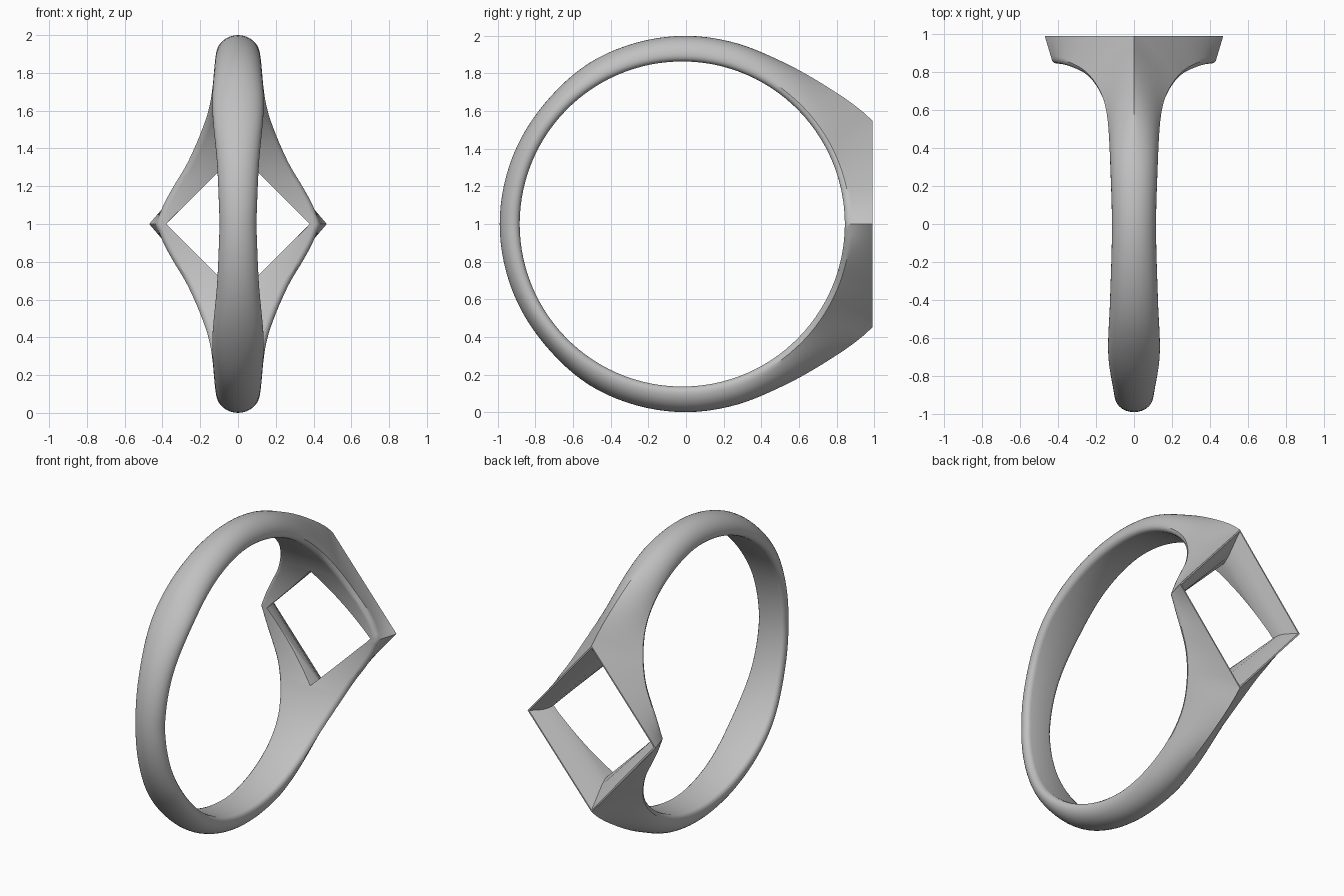
import bpy, bmesh, math

cube = bpy.data.objects.get("Cube")
if cube:
    bpy.data.objects.remove(cube, do_unlink=True)

CY, CZ, BORE = -0.02, 1.0, 0.864          # finger hole centre and radius
FACE, RIM_X, RIM_Z = 1.01, 0.47, 0.55     # diamond face distance and half sizes
HEAD = math.degrees(math.atan(RIM_Z / FACE))

# Half width and outer radius against the angle away from the head
WIDTH = [(0, .435), (6.4, .395), (13, .34), (19.6, .28), (26.5, .232), (34, .19),
         (42, .157), (52, .137), (70, .124), (90, .116), (115, .126), (137, .136),
         (160, .11), (180, .097)]
OUTER = [(HEAD, 1.15), (44, 1.058), (59, 1.012), (74, 1.003), (89, 1.0),
         (104, .994), (120, .988), (137, .973), (160, .97), (180, .97)]


def curve(table, a):
    """Smooth interpolation through a table of (angle, value)."""
    n = len(table)
    slope = lambda i: ((table[min(i + 1, n - 1)][1] - table[max(i - 1, 0)][1]) /
                       (table[min(i + 1, n - 1)][0] - table[max(i - 1, 0)][0]))
    i = max(k for k in range(n - 1) if table[k][0] <= a + 1e-6)
    (x0, v0), (x1, v1) = table[i], table[i + 1]
    h = x1 - x0
    t = min(max((a - x0) / h, 0), 1)
    return (v0 * (1 + 2 * t) * (1 - t) ** 2 + v1 * t * t * (3 - 2 * t)
            + h * slope(i) * t * (1 - t) ** 2 - h * slope(i + 1) * t * t * (1 - t))


def section(deg, steps=10):
    """Half section as (x, radius): bore edge, rounded corner, side, crown."""
    a = abs(deg)
    w = curve(WIDTH, a)
    if a < HEAD - 1e-4:
        tan = math.tan(math.radians(a))
        rim, top, s = RIM_X * (1 - FACE * tan / RIM_Z), FACE / math.cos(math.radians(a)), 0
    else:
        rim, top = 0, curve(OUTER, a)
        s = min((a - HEAD) / (75 - HEAD), 1)
        s = s * s * (3 - 2 * s)
    pts = [(w - .03, BORE), (w - .015, BORE + .004), (w - .004, BORE + .015)]
    base = BORE + .03
    for k in range(steps + 1):
        u = k / steps
        across = (1 - s) * (1 - u) + s * math.cos(u * math.pi / 2)
        up = (1 - s) * u + s * math.sin(u * math.pi / 2)
        pts.append((rim + (w - rim) * across, base + (top - base) * up))
    return pts


def make_object(name, bm):
    bmesh.ops.remove_doubles(bm, verts=bm.verts, dist=1e-5)
    bmesh.ops.recalc_face_normals(bm, faces=bm.faces)
    mesh = bpy.data.meshes.new(name)
    bm.to_mesh(mesh)
    bm.free()
    ob = bpy.data.objects.new(name, mesh)
    bpy.context.collection.objects.link(ob)
    return ob


def bridge(bm, a, b):
    for i in range(len(a)):
        j = (i + 1) % len(a)
        bm.faces.new((a[i], a[j], b[j], b[i]))


# Band and head, lofted around the finger hole
bm = bmesh.new()
angles = [-HEAD + 2 * HEAD * i / 28 for i in range(28)]
angles += [HEAD + (360 - 2 * HEAD) * i / 96 for i in range(96)]
loops = []
for deg in angles:
    half = section(deg if deg <= 180 else deg - 360)
    t = math.radians(deg)
    ring = half + [(-x, r) for x, r in reversed(half)]
    loops.append([bm.verts.new((x, CY + r * math.cos(t), CZ + r * math.sin(t)))
                  for x, r in ring])
for i, loop in enumerate(loops):
    bridge(bm, loop, loops[(i + 1) % len(loops)])
band = make_object("ring_band", bm)

# Cutter for the diamond opening: flared lip, then a straight shaft
rows = [(1.03, .491, .57), (.99, .458, .537), (.965, .433, .51), (.94, .407, .48),
        (.915, .39, .45), (.88, .381, .41), (.84, .38, .38), (.5, .38, .38)]
bm = bmesh.new()
loops = [[bm.verts.new((x * hx, y, CZ + z * hz))
          for x, z in ((1, 0), (0, 1), (-1, 0), (0, -1))] for y, hx, hz in rows]
for a, b in zip(loops, loops[1:]):
    bridge(bm, a, b)
bm.faces.new(loops[0])
bm.faces.new(loops[-1])
cutter = make_object("opening_cutter", bm)
cutter.hide_render = True

cut = band.modifiers.new("opening", 'BOOLEAN')
cut.operation, cut.solver, cut.object = 'DIFFERENCE', 'EXACT', cutter
bpy.ops.object.select_all(action='DESELECT')
band.select_set(True)
bpy.context.view_layer.objects.active = band
bpy.ops.object.modifier_apply(modifier=cut.name)
bpy.data.objects.remove(cutter, do_unlink=True)

# Plain grey metal
grey = bpy.data.materials.new("grey_metal")
grey.use_nodes = True
colour = (.53, .53, .53, 1)
grey.diffuse_color = colour
grey.node_tree.nodes["Principled BSDF"].inputs["Base Color"].default_value = colour
band.data.materials.clear()
band.data.materials.append(grey)
bpy.ops.object.shade_smooth_by_angle(angle=math.radians(32))
